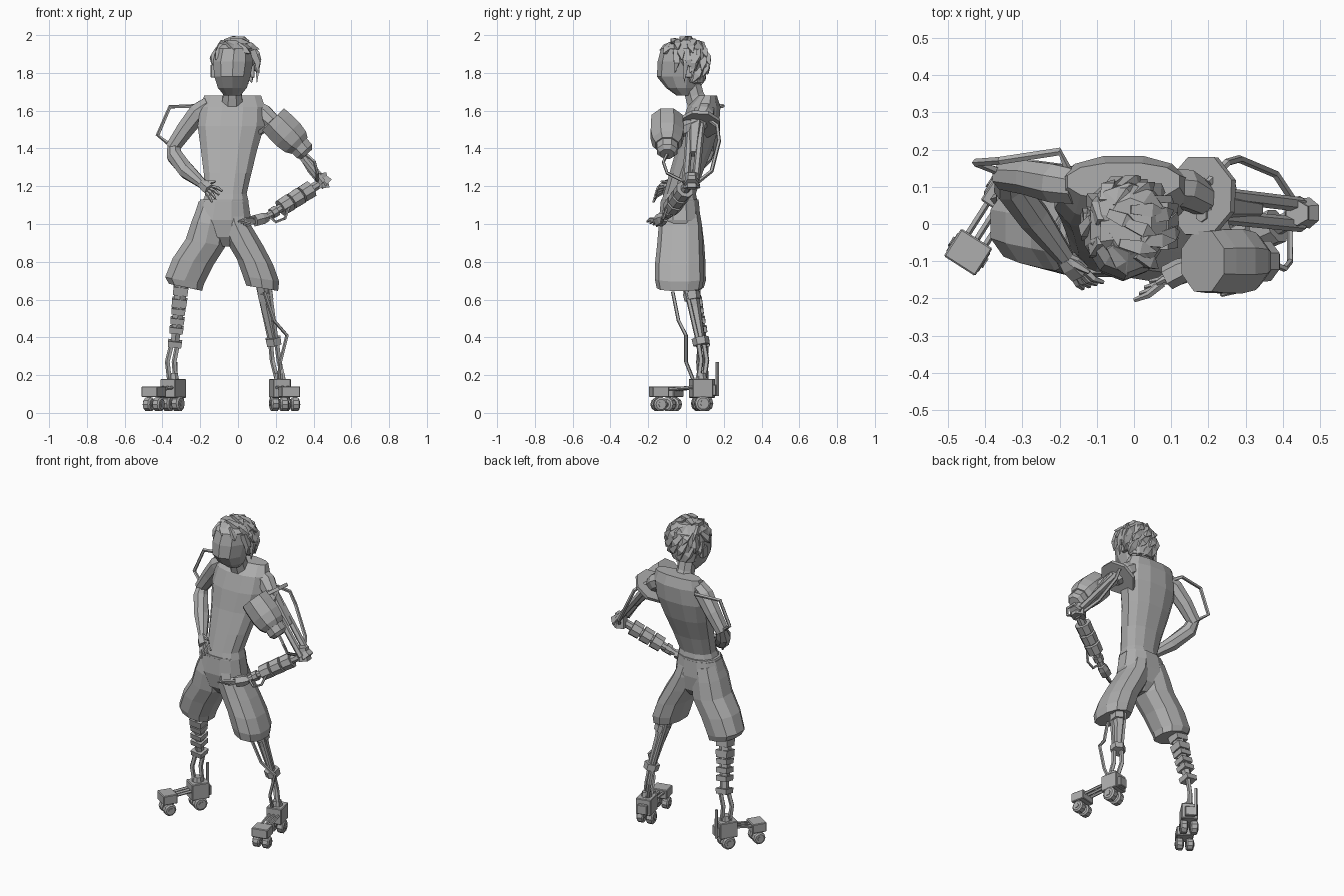
import bpy, bmesh, math, random
from mathutils import Vector as V, Matrix

if "Cube" in bpy.data.objects:
    bpy.data.objects.remove(bpy.data.objects["Cube"])
random.seed(4)

grey = bpy.data.materials.new("plain grey")
grey.use_nodes = True
grey.diffuse_color = (0.42, 0.42, 0.42, 1)
grey.node_tree.nodes["Principled BSDF"].inputs["Base Color"].default_value = (0.42, 0.42, 0.42, 1)


def finish(name, bm):
    bmesh.ops.recalc_face_normals(bm, faces=bm.faces)
    mesh = bpy.data.meshes.new(name)
    bm.to_mesh(mesh)
    bm.free()
    mesh.materials.append(grey)
    ob = bpy.data.objects.new(name, mesh)
    bpy.context.collection.objects.link(ob)
    return ob


def skin(name, rings):
    """Join rings of points with quads and cap both ends."""
    bm = bmesh.new()
    loops = [[bm.verts.new(p) for p in ring] for ring in rings]
    n = len(loops[0])
    for a, b in zip(loops, loops[1:]):
        for i in range(n):
            j = (i + 1) % n
            bm.faces.new((a[i], a[j], b[j], b[i]))
    bm.faces.new(loops[0])
    bm.faces.new(loops[-1])
    return finish(name, bm)


def body(name, levels, sides=12, power=0.85, tilt=0):
    """Stack of level, slightly squared ellipses: (z, x, y, rx, ry)."""
    def bend(c):
        return math.copysign(abs(c) ** power, c)
    rings = []
    for z, x, y, rx, ry in levels:
        ang = [math.tau * (i + 0.5) / sides for i in range(sides)]
        rings.append([(x + rx * bend(math.cos(a)), y + ry * bend(math.sin(a)),
                       z + tilt * math.cos(a)) for a in ang])
    return skin(name, rings)


def limb(name, pts, radii, sides=6):
    """Tube through points; radii is one number or one per point."""
    pts = [V(p) for p in pts]
    if not isinstance(radii, (list, tuple)):
        radii = [radii] * len(pts)
    whole = (pts[-1] - pts[0]).normalized()
    ref = V((0, 1, 0)) if abs(whole.y) < 0.75 else V((0, 0, 1))
    rings = []
    for i, (p, r) in enumerate(zip(pts, radii)):
        t = (pts[min(i + 1, len(pts) - 1)] - pts[max(i - 1, 0)]).normalized()
        u = t.cross(ref).normalized()
        w = t.cross(u)
        rings.append([p + r * (math.cos(a) * u + math.sin(a) * w) for a in
                      (math.tau * (k + 0.5) / sides for k in range(sides))])
    return skin(name, rings)


def block(name, loc, size, turn=0):
    bm = bmesh.new()
    m = Matrix.Translation(loc) @ Matrix.Rotation(turn, 4, 'Z') @ Matrix.Diagonal((*size, 1))
    bmesh.ops.create_cube(bm, size=1, matrix=m)
    bmesh.ops.bevel(bm, geom=bm.edges[:], offset=0.004, segments=1, affect='EDGES')
    return finish(name, bm)


def bands(name, a, b, spots, r, half, sides=4):
    """Collars along the line from a to b."""
    a, b = V(a), V(b)
    d = (b - a).normalized() * half
    for i, t in enumerate(spots):
        p = a.lerp(b, t)
        limb(f"{name}_{i + 1}", [p - d, p + d], [r * 1.05, r], sides)


# Torso, neck and shorts
body("torso", [(1.12, -.065, -.035, .125, .098), (1.16, -.063, -.033, .112, .088), (1.27, -.055, .00, .13, .09),
               (1.40, -.047, .045, .155, .098), (1.52, -.037, .075, .182, .103),
               (1.62, -.028, .095, .175, .09), (1.68, -.028, .115, .155, .05)])
limb("neck", [(-.03, .075, 1.61), (-.03, .045, 1.68), (-.03, .025, 1.76)], [.066, .054, .052], 8)
body("waistband", [(1.10, -.08, -.033, .137, .105), (1.13, -.073, -.033, .13, .102)])
body("shorts_seat", [(.88, -.065, -.03, .04, .06), (.93, -.07, -.03, .12, .10),
                     (1.02, -.085, -.033, .16, .113), (1.12, -.077, -.033, .135, .104)])
body("shorts_right_leg", [(.665, -.278, .00, .092, .095), (.70, -.283, .00, .107, .105),
                          (.80, -.238, -.01, .112, .113), (.90, -.172, -.022, .11, .118),
                          (1.00, -.15, -.03, .098, .114), (1.08, -.13, -.03, .085, .10)], 10, tilt=-.02)
body("shorts_left_leg", [(.66, .128, -.035, .088, .12), (.71, .122, -.035, .10, .13),
                         (.80, .09, -.035, .10, .128), (.90, .034, -.032, .104, .12),
                         (1.00, -.015, -.03, .092, .114), (1.08, -.035, -.03, .08, .10)], 10, tilt=-.015)

# Head with a slanting jaw, and ears
body("head", [(1.68, -.03, -.005, .045, .045), (1.72, -.03, -.025, .08, .08), (1.78, -.03, -.032, .10, .122),
              (1.86, -.026, -.018, .112, .132), (1.93, -.02, -.014, .10, .118),
              (1.97, -.015, -.005, .06, .07)], 10, 1)
for s in (-1, 1):
    block("ear", (-.028 + s * .104, .01, 1.81), (.025, .045, .07))

# Hair: cap plus broad swept tufts
body("hair_cap", [(1.75, -.02, .045, .08, .05), (1.86, -.018, .015, .114, .10),
                  (1.93, -.015, -.005, .107, .116), (1.975, -.01, .0, .06, .07)], 10, 1)
centre = V((-.015, -.008, 1.86))
for i in range(46):
    up = 1 - 1.7 * (i + .5) / 46
    a = i * 2.39996
    flat = math.sqrt(1 - up * up)
    d = V((math.cos(a) * flat, math.sin(a) * flat, up))
    if up < .45 and d.y < -.15 or up < -.1 and d.y < .25:
        continue
    p = centre + V((d.x * .108, d.y * .114, d.z * .115))
    sweep = V((.6, random.uniform(-.5, .3), -.9))
    sweep = (sweep - d * sweep.dot(d) * .9).normalized()
    length = random.uniform(.055, .08)
    mid = p + sweep * length * .4 + d * .008
    tip = p + sweep * length + d * random.uniform(.005, .022)
    for q in (mid, tip):
        q.x = min(max(q.x, -.14), .128)
        q.y = min(q.y, .13)
        q.z = min(q.z, 1.995)
    limb("hair_tuft", [p - sweep * .03, mid, tip], [.016, .026, .002], 4)
for y, low in ((-.05, 1.80), (.0, 1.75), (.04, 1.77)):
    limb("side_lock", [(.075, y, 1.92), (.105, y, 1.85), (.10, y - .01, low)], [.026, .02, .002], 4)

# Right arm: skin arm with a looping tube
limb("right_upper_arm", [(-.15, .1, 1.63), (-.21, .11, 1.59), (-.28, .125, 1.50), (-.35, .13, 1.40)],
     [.05, .056, .05, .04], 8)
limb("right_forearm", [(-.345, .14, 1.43), (-.335, .10, 1.36), (-.27, .02, 1.28), (-.185, -.09, 1.21)],
     [.03, .045, .045, .026], 8)
limb("right_tube", [(-.18, .15, 1.62), (-.20, .195, 1.625), (-.36, .17, 1.62), (-.425, .165, 1.47),
                    (-.36, .14, 1.42)], .011, 5)


def hand(side, wrist, tip, spread, thumb):
    wrist, tip, spread = V(wrist), V(tip), V(spread)
    knuckle = wrist.lerp(tip, .5)
    limb(side + "_palm", [wrist, wrist.lerp(tip, .2), knuckle], [.024, .034, .034], 6)
    for k in range(4):
        off = spread * (k - 1.5)
        mid = knuckle.lerp(tip, .5) + off * 1.1 + V((0, -.008, .006))
        limb(side + "_finger", [knuckle + off * .8, mid, tip + off * 1.4], [.011, .01, .006], 5)
    limb(side + "_thumb", [wrist, wrist.lerp(V(thumb), .6), thumb], [.016, .012, .006], 5)


hand("right", (-.19, -.09, 1.215), (-.11, -.165, 1.145), (.013, .004, .014), (-.12, -.13, 1.225))
hand("left", (.155, -.11, 1.035), (.022, -.18, 1.0), (.010, .012, -.006), (.06, -.16, 1.035))

# Left arm: shoulder plate, armour pod, twin rods and hoses
shoulder, elbow, wrist = V((.18, .055, 1.56)), V((.45, .025, 1.225)), V((.155, -.11, 1.04))
limb("left_shoulder_joint", [(.08, .10, 1.61), (.135, .095, 1.58), (.20, .06, 1.52)], [.055, .056, .045], 8)
plate = V((-.58, .06, .8)).normalized() * .01
hub = V((.182, .075, 1.53))
limb("shoulder_plate", [hub - plate, hub + plate], .113, 8)
limb("arm_pod", [(.185, -.10, 1.555), (.215, -.10, 1.525), (.265, -.10, 1.475), (.305, -.10, 1.435),
                 (.325, -.10, 1.415)], [.088, .092, .094, .084, .066], 8)
limb("pod_nozzle", [(.315, -.10, 1.425), (.352, -.10, 1.385), (.366, -.10, 1.37)], [.06, .058, .04], 8)
limb("pod_bracket", [(.20, .06, 1.53), (.235, -.05, 1.49)], .04, 6)
for s in (-1, 1):
    o = V((0, s * .03, s * .008))
    limb("left_upper_rod", [shoulder + o, elbow + o * .9], .02, 6)
limb("left_upper_core", [(.20, .05, 1.53), (.33, .04, 1.37)], [.045, .025], 6)
limb("elbow_knob", [(.445, .03, 1.19), (.438, .03, 1.27)], [.046, .034], 6)
limb("elbow_cap", [(.43, .03, 1.25), (.472, .03, 1.21)], [.034, .042], 6)
limb("left_forearm", [elbow, elbow.lerp(wrist, .5), wrist], [.024, .028, .02], 8)
bands("forearm_cuff", elbow, wrist, (.30, .49, .68), .047, .03, 8)
bands("wrist_cuff", elbow, wrist, (.88,), .03, .016, 8)
limb("back_hose", [(.20, .11, 1.56), (.25, .165, 1.52), (.285, .175, 1.44), (.38, .135, 1.28), (.43, .06, 1.22)],
     .011, 5)
limb("front_hose", [(.36, -.10, 1.37), (.405, -.12, 1.33), (.42, -.10, 1.27), (.42, -.02, 1.23)], .009, 5)
limb("wrist_hose", [(.28, -.09, 1.12), (.25, -.12, 1.03), (.20, -.13, 1.01), (.165, -.12, 1.04)], .008, 5)

# Right leg: stacked collars over a thin shaft
knee, calf, ankle = (-.30, .03, .68), (-.335, .09, .36), (-.345, .09, .17)
limb("right_shin", [knee, calf], [.04, .024], 6)
bands("knee_collar", knee, calf, (.10, .30), .054, .022)
bands("shin_collar", knee, calf, (.44, .60, .75, .98), .05, .016)
for s in (-1, 1):
    o = V((s * .016, s * .016, 0))
    limb("right_ankle_rod", [V(calf) + o, (-.355 + s * .018, .085 + s * .018, .27), V(ankle) + o], .014, 5)
limb("heel_spike", [(-.33, .165, .09), (-.33, .165, .27)], .009, 5)

# Left leg: rods, collars and a hose
knee, calf, ankle = (.135, .02, .68), (.19, .08, .37), (.225, .08, .17)
limb("left_shin", [knee, (.15, .045, .56), calf], [.045, .032, .022], 6)
bands("left_shin_collar", knee, calf, (.2, .97), .044, .02, 6)
for s in (-1, 1):
    o = V((s * .016, -s * .014, 0))
    limb("left_shin_rod", [V(knee) + o * 1.8, V(calf) + o], .013, 5)
    limb("left_ankle_rod", [V(calf) + o, (.20 + s * .018, .095 - s * .015, .28), V(ankle) + o], .014, 5)
limb("left_leg_hose", [(.14, -.07, .64), (.19, -.04, .49), (.26, .00, .41), (.225, .0, .27), (.215, .04, .17)], .01, 5)


# Wheeled feet: heel block, toe block, linking rods, wheel pairs
def foot(side, heel, toe):
    heel, toe = V(heel), V(toe)
    d = (toe - heel).normalized()
    across = V((-d.y, d.x, 0))
    turn = math.atan2(d.y, d.x)
    block(side + "_heel", heel + V((0, 0, .13)), (.11, .095, .10), turn)
    block(side + "_heel_back", heel - d * .06 + V((0, 0, .12)), (.03, .06, .06), turn)
    block(side + "_toe", toe + V((0, 0, .112)), (.088, .10, .058), turn)
    limb(side + "_ankle", [heel + V((0, 0, .16)), heel + V((0, 0, .21))], [.036, .026], 8)
    for k in (-1, 0, 1):
        o = across * k * .028
        limb(side + "_foot_rod", [heel + o + V((0, 0, .14)), toe + o + V((0, 0, .12))], .009, 5)
    for spot, r in ((heel, .042), (toe, .037)):
        for k in (-1, 1):
            c = spot + across * k * .03 + V((0, 0, r + .008))
            limb(side + "_wheel", [c - across * x for x in (.022, .015, -.015, -.022)],
                 [r * .75, r, r, r * .75], 10)
            limb(side + "_wheel_hub", [c - across * .026, c + across * .026], r * .4, 6)
            limb(side + "_wheel_strut", [c, c + V((0, 0, .06))], .012, 6)


foot("right", (-.343, .085, 0), (-.446, -.076, 0))
foot("left", (.222, .08, 0), (.272, -.143, 0))
